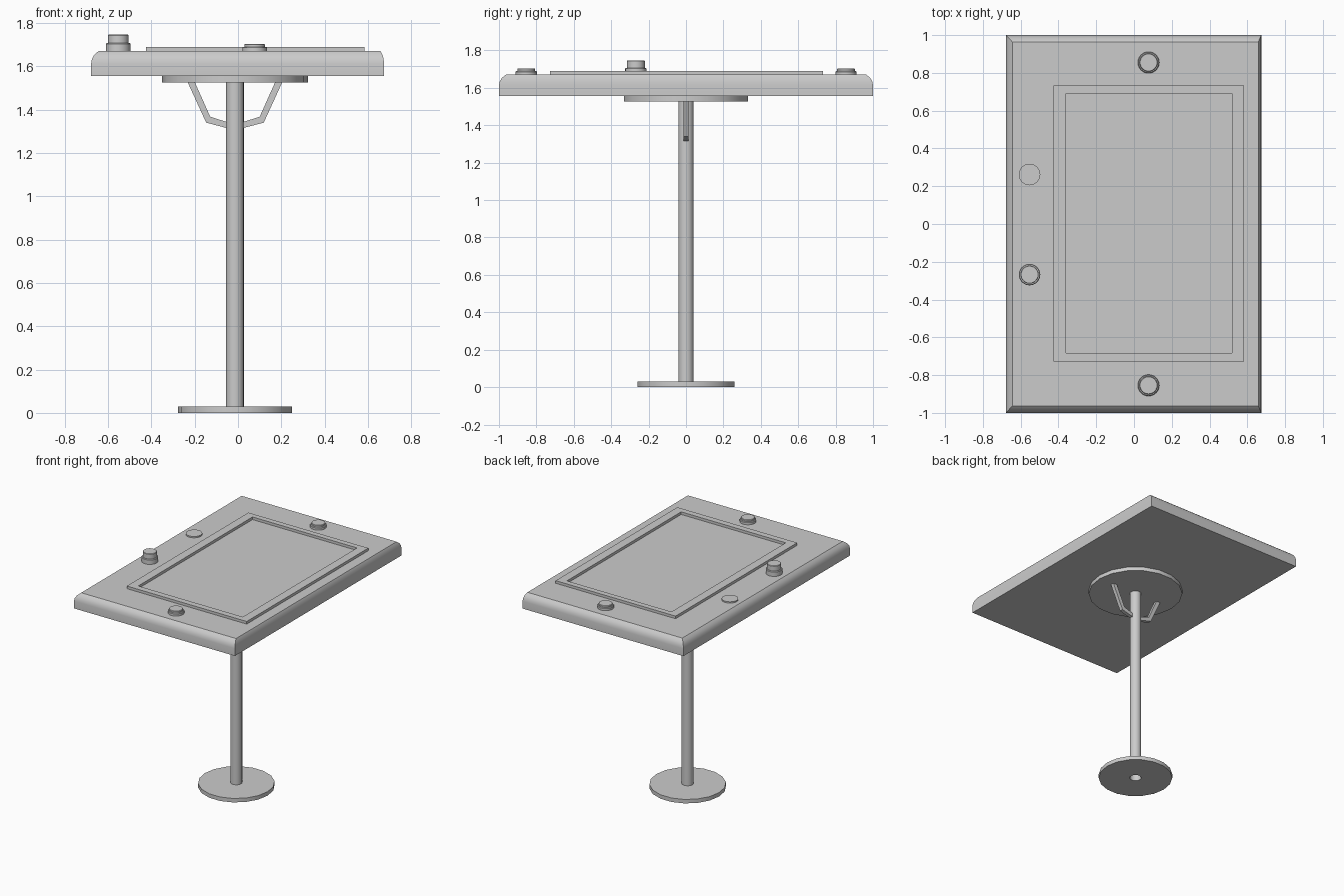
import bpy, bmesh
from math import cos, sin, tau, radians

if "Cube" in bpy.data.objects:
    bpy.data.objects.remove(bpy.data.objects["Cube"])

POLE_X = -0.014


def loft(name, rings, cap_start=False, cap_end=True):
    """Skin a stack of equal-length point rings into one object."""
    bm = bmesh.new()
    loops = [[bm.verts.new(p) for p in r] for r in rings]
    for a, b in zip(loops, loops[1:]):
        for i in range(len(a)):
            j = (i + 1) % len(a)
            bm.faces.new((a[i], a[j], b[j], b[i]))
    if cap_start:
        bm.faces.new(loops[0][::-1])
    if cap_end:
        bm.faces.new(loops[-1])
    bmesh.ops.recalc_face_normals(bm, faces=bm.faces)
    me = bpy.data.meshes.new(name)
    bm.to_mesh(me)
    bm.free()
    ob = bpy.data.objects.new(name, me)
    bpy.context.collection.objects.link(ob)
    bpy.ops.object.select_all(action='DESELECT')
    ob.select_set(True)
    bpy.context.view_layer.objects.active = ob
    bpy.ops.object.shade_smooth_by_angle(angle=radians(32))
    return ob


def circle(x, y, r, z, n=18):
    return [(x + r * cos(tau * i / n), y + r * sin(tau * i / n), z) for i in range(n)]


def rect(x0, x1, y0, y1, z):
    return [(x0, y0, z), (x1, y0, z), (x1, y1, z), (x0, y1, z)]


def lathe(name, x, y, profile, n=18, **caps):
    return loft(name, [circle(x, y, r, z, n) for r, z in profile], **caps)


# base disc with the open tube standing in it
R = 0.041
lathe("base", POLE_X, 0, [(R, 0), (0.264, 0), (0.264, 0.03), (R, 0.03)], cap_end=False)
lathe("pole", POLE_X, 0, [(R, 0), (R, 1.53)])

# mounting plate under the top
lathe("mounting_plate", POLE_X, 0, [(0.336, 1.526), (0.336, 1.557)], cap_start=True)

# bent braces either side of the pole
brace = [(0.038, 1.315), (0.133, 1.34), (0.22, 1.53), (0.187, 1.53), (0.114, 1.367), (0.038, 1.343)]
for side, label in ((-1, "left"), (1, "right")):
    loft(label + "_brace",
         [[(POLE_X + side * x, y, z) for x, z in brace] for y in (-0.014, 0.014)],
         cap_start=True)

# table top with a rounded upper edge, narrower on the right
edge = [(0, 1.556), (0, 1.612), (0.1, 1.633), (0.42, 1.653), (1, 1.67)]
loft("table_top",
     [rect(-0.678 + 0.034 * f, 0.674 - 0.016 * f, -1 + 0.037 * f, 1 - 0.036 * f, z)
      for f, z in edge], cap_start=True)

# raised frame around the play area
outer, inner = (-0.425, 0.583, -0.728, 0.732), (-0.361, 0.518, -0.682, 0.69)
loft("raised_frame",
     [rect(*outer, 1.668), rect(*outer, 1.69), rect(*inner, 1.69), rect(*inner, 1.668)],
     cap_end=False)


def knob(name, x, y, shoulder, top):
    lathe(name, x, y, [(0.057, 1.668), (0.057, shoulder - 0.004), (0.053, shoulder),
                       (0.048, shoulder), (0.048, top - 0.003), (0.045, top)], n=24)


# knobs on the rim
knob("back_knob", 0.077, 0.855, 1.69, 1.703)
knob("front_knob", 0.077, -0.854, 1.69, 1.703)
knob("tall_knob", -0.553, -0.268, 1.707, 1.746)

# low disc beside the tall knob
lathe("low_disc", -0.553, 0.262, [(0.057, 1.668), (0.057, 1.68)], n=24)
